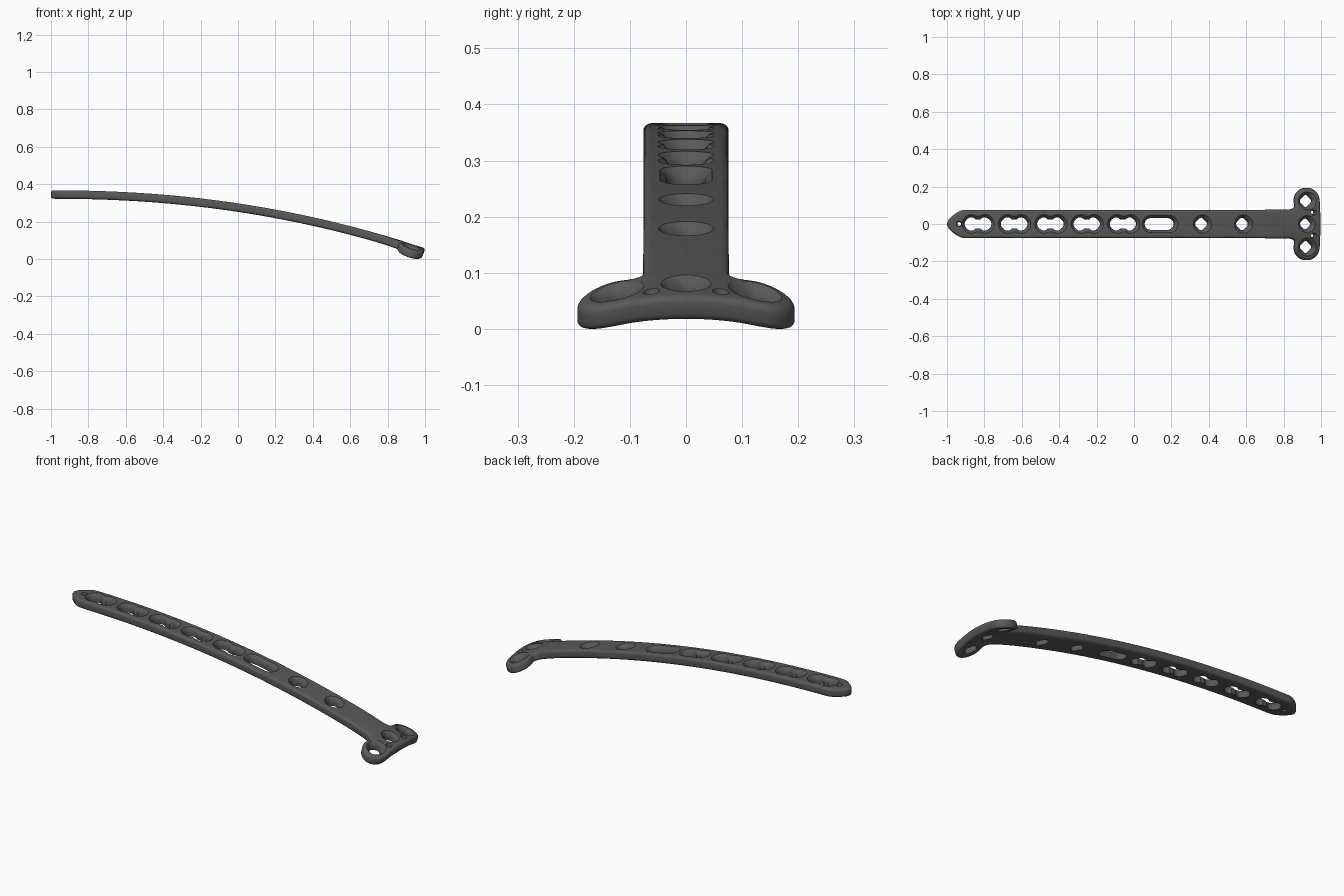
import bpy, bmesh, math
from mathutils import Vector

if "Cube" in bpy.data.objects:
    bpy.data.objects.remove(bpy.data.objects["Cube"])

T = 0.045  # plate thickness

steel = bpy.data.materials.new("dark grey metal")
steel.diffuse_color = (0.10, 0.10, 0.103, 1)
steel.use_nodes = True
steel.node_tree.nodes["Principled BSDF"].inputs["Base Color"].default_value = steel.diffuse_color


def make_object(name, bm):
    bmesh.ops.recalc_face_normals(bm, faces=bm.faces)
    mesh = bpy.data.meshes.new(name)
    bm.to_mesh(mesh)
    bm.free()
    ob = bpy.data.objects.new(name, mesh)
    bpy.context.collection.objects.link(ob)
    return ob


def round_corners(pts, times):
    for _ in range(times):
        out = []
        for a, b in zip(pts, pts[1:] + pts[:1]):
            out += [a.lerp(b, 0.25), a.lerp(b, 0.75)]
        pts = out
    return pts


# Plate outline: pointed tip, straight shaft, T head with round lobes
half = [(-1.0, 0.014), (-0.965, 0.05), (-0.925, 0.074), (-0.89, 0.076), (-0.85, 0.076),
        (0.80, 0.076), (0.835, 0.077), (0.862, 0.088)]
for deg in range(180, -1, -30):
    a = math.radians(deg)
    half.append((0.922 + 0.068 * math.cos(a), 0.128 + 0.068 * math.sin(a)))
half += [(0.990, 0.09), (0.994, 0.04)]
outline = [Vector(p) for p in half] + [Vector((x, -y)) for x, y in reversed(half)]
outline = round_corners(outline, 2)

bm = bmesh.new()
base = bm.faces.new([bm.verts.new((p.x, p.y, -T / 2)) for p in outline])
top = bmesh.ops.extrude_face_region(bm, geom=[base])["geom"]
bmesh.ops.translate(bm, vec=(0, 0, T), verts=[v for v in top if isinstance(v, bmesh.types.BMVert)])
plate = make_object("bone_plate", bm)
plate.data.materials.append(steel)
bev = plate.modifiers.new("rounded edges", 'BEVEL')
bev.width = 0.013
bev.segments = 4
bev.limit_method = 'ANGLE'
bev.angle_limit = math.radians(60)


# Countersunk hole cutter: stadium of half length l and radius r
def cutter(x, y, r, l=0.0, flare=0.015, square=0.0, n=32):
    bm = bmesh.new()
    rings = []
    levels = [(-0.04, 0.004, 1), (-T / 2, 0.004, 1), (-0.014, 0, 1), (0.0, 0, 1),
              (0.009, 0.25, 0.6), (0.017, 0.65, 0.3), (T / 2, 1, 0), (0.04, 1.6, 0)]
    for z, f, sq in levels:
        ring = []
        for i in range(n):
            a = 2 * math.pi * (i + 0.5) / n
            rad = (r + flare * f) * (1 - square * sq * math.sin(2 * a) ** 2)
            side = l if math.cos(a) > 0 else -l
            ring.append(bm.verts.new((x + side + rad * math.cos(a), y + rad * math.sin(a), z)))
        rings.append(ring)
    for lo, hi in zip(rings, rings[1:]):
        for i in range(n):
            j = (i + 1) % n
            bm.faces.new((lo[i], lo[j], hi[j], hi[i]))
    bm.faces.new(rings[0])
    bm.faces.new(rings[-1])
    ob = make_object("hole_cutter", bm)
    ob.hide_render = True
    cut = plate.modifiers.new("hole", 'BOOLEAN')
    cut.operation = 'DIFFERENCE'
    cut.solver = 'EXACT'
    cut.object = ob
    return ob


cutters = []
# Five double holes along the shaft
for k in range(5):
    cx = -0.834 + 0.194 * k
    cutters += [cutter(cx - 0.036, 0, 0.036, flare=0.014, square=0.06),
                cutter(cx + 0.036, 0, 0.036, flare=0.014, square=0.06),
                cutter(cx, 0, 0.025, l=0.025, flare=0.018)]
# Long slot, two round shaft holes, three head holes
cutters.append(cutter(0.136, 0, 0.031, l=0.048, flare=0.016))
for x, y, r in [(0.361, 0, 0.034), (0.58, 0, 0.034), (0.918, 0, 0.030),
                (0.920, 0.123, 0.033), (0.920, -0.123, 0.033)]:
    cutters.append(cutter(x, y, r, square=0.14))
# Small pin holes
for x, y in [(-0.935, 0), (0.955, 0.062), (0.955, -0.062)]:
    cutters.append(cutter(x, y, 0.010, flare=0.005, n=16))

# Apply the cuts
bpy.context.view_layer.update()
dg = bpy.context.evaluated_depsgraph_get()
bm = bmesh.new()
bm.from_mesh(plate.evaluated_get(dg).to_mesh())
plate.modifiers.clear()
for ob in cutters:
    bpy.data.objects.remove(ob)

# Slice across and along so the plate can bend
bmesh.ops.triangulate(bm, faces=bm.faces)


def slice_at(co, no):
    bmesh.ops.bisect_plane(bm, geom=bm.verts[:] + bm.edges[:] + bm.faces[:],
                           plane_co=co, plane_no=no, dist=1e-5)


for i in range(1, 40):
    slice_at((-1 + i * 0.05, 0, 0), (1, 0, 0))
for i in range(-4, 5):
    slice_at((0, i * 0.04, 0), (0, 1, 0))
bmesh.ops.remove_doubles(bm, verts=bm.verts, dist=1e-5)
bmesh.ops.triangulate(bm, faces=bm.faces)

# Bend the shaft downwards and droop the head lobes
for v in bm.verts:
    x, y, h = v.co
    u = max(x + 1, 0)
    slope = 0.07 * 2.15 * u ** 1.15
    ln = math.sqrt(1 + slope * slope)
    t = min(max((x - 0.72) / 0.16, 0), 1)
    droop = 0.9 * y * y * t * t * (3 - 2 * t)
    v.co = (x + h * slope / ln, y, 0.352 - 0.07 * u ** 2.15 + h / ln - droop)
low = min(v.co.z for v in bm.verts)
bmesh.ops.translate(bm, vec=(0, 0, -low), verts=bm.verts)
bm.to_mesh(plate.data)
bm.free()

bpy.context.view_layer.objects.active = plate
plate.select_set(True)
bpy.ops.object.shade_smooth_by_angle(angle=math.radians(35))
